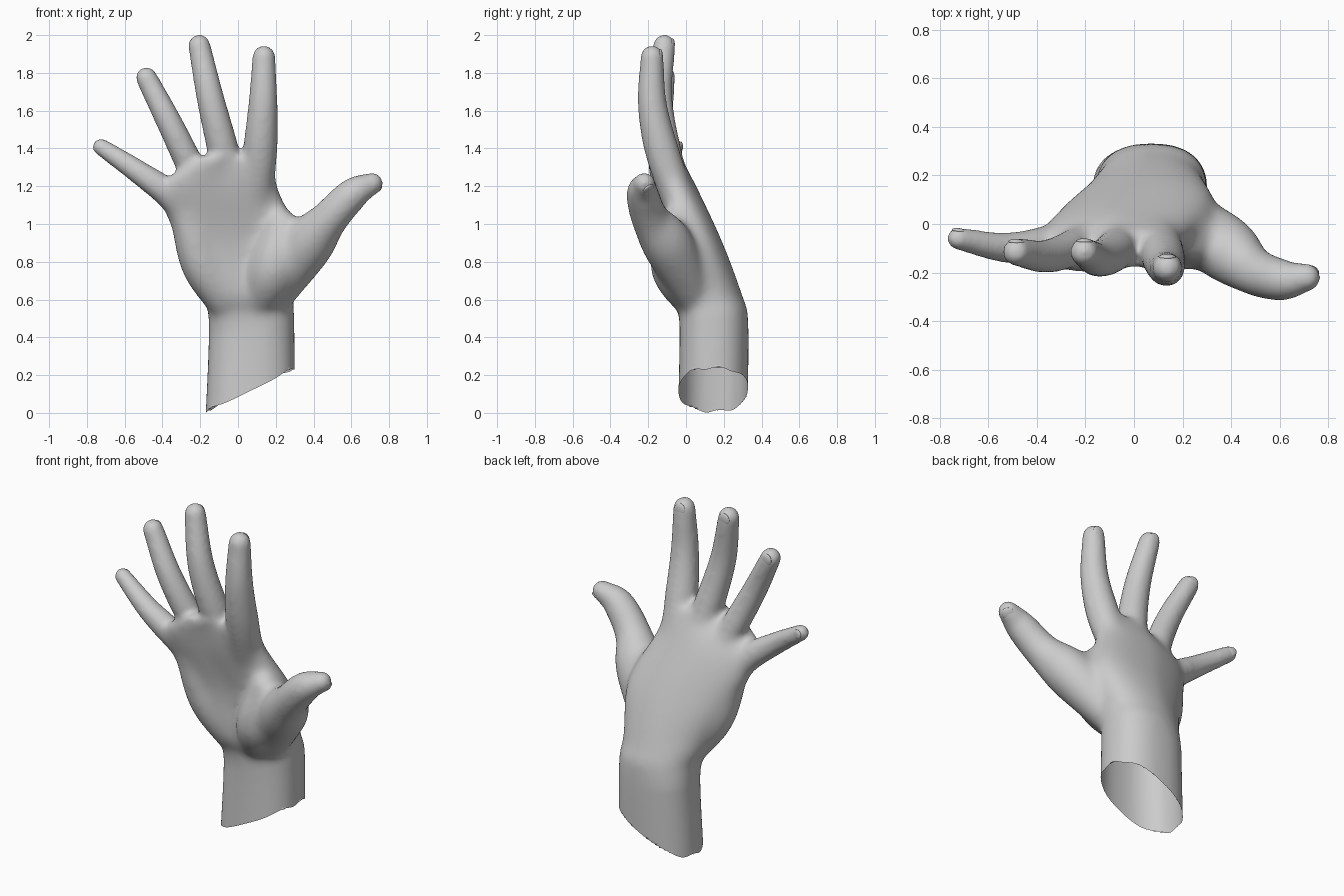
import bpy, bmesh, math
from mathutils import Vector, Matrix

if "Cube" in bpy.data.objects:
    bpy.data.objects.remove(bpy.data.objects["Cube"])

SIDES = 24
bm = bmesh.new()


def skin(rings):
    """Bridge a list of point rings into a closed skin."""
    loops = [[bm.verts.new(p) for p in ring] for ring in rings]
    for a, b in zip(loops, loops[1:]):
        for i in range(len(a)):
            j = (i + 1) % len(a)
            bm.faces.new((a[i], a[j], b[j], b[i]))
    bm.faces.new(loops[0][::-1])
    bm.faces.new(loops[-1])


def spline(pts, steps=8):
    """Catmull-Rom through points of any size."""
    pts = [Vector(p) for p in pts]
    ext = [2 * pts[0] - pts[1]] + pts + [2 * pts[-1] - pts[-2]]
    out = []
    for a, b, c, d in zip(ext, ext[1:], ext[2:], ext[3:]):
        for k in range(steps):
            t = k / steps
            out.append(0.5 * (2 * b + (c - a) * t + (2 * a - 5 * b + 4 * c - d) * t * t
                              + (3 * b - a - 3 * c + d) * t ** 3))
    return out + [pts[-1]]


def tube(pts):
    """Round-ended limb through (x, y, z, radius) points."""
    path = [(Vector(p[:3]), p[3]) for p in spline(pts)]
    end, r = path[-1]
    d = (end - path[-2][0]).normalized()
    for k in range(1, 6):
        a = k * 0.29
        path.append((end + d * r * math.sin(a), r * math.cos(a)))
    rings = []
    for i, (c, r) in enumerate(path):
        t = path[min(i + 1, len(path) - 1)][0] - path[max(i - 1, 0)][0]
        u = t.cross(Vector((0, 1, 0))).normalized()
        v = u.cross(t).normalized()
        rings.append([c + r * (u * math.cos(a) + v * math.sin(a))
                      for a in (2 * math.pi * k / SIDES for k in range(SIDES))])
    skin(rings)


def rounded(t):
    """Cosine and sine fattened towards a rounded box."""
    return [math.copysign(abs(v) ** 0.85, v) for v in (math.cos(t), math.sin(t))]


# Forearm, wrist and palm: z, x min, x max, y min, y max
sections = [(-0.10, -0.175, 0.305, -0.045, 0.325),
            (0.48, -0.155, 0.298, -0.035, 0.33),
            (0.62, -0.20, 0.295, -0.07, 0.30),
            (0.90, -0.32, 0.33, -0.085, 0.195),
            (1.19, -0.405, 0.215, -0.16, 0.06),
            (1.36, -0.20, 0.18, -0.18, -0.03)]
rings = []
for z, x0, x1, y0, y1 in spline(sections):
    ring = []
    lean = 0.06 * min(max((z - 0.45) * 4, 0), 1)   # little-finger side lies further forward
    for k in range(40):
        c, s = rounded(2 * math.pi * k / 40)
        ring.append((((x0 + x1) + (x1 - x0) * c) / 2,
                     ((y0 + y1) + (y1 - y0) * s) / 2 - lean * max(0, -c), z))
    rings.append(ring)
skin(rings)

# Fingers fan out from the wrist: knuckle, middle, tip, knuckle radius, tip radius
carpus = Vector((0.05, 0.15, 0.6))
fingers = {
    "index": ((0.115, -0.12, 1.36), (0.132, -0.178, 1.63), (0.137, -0.18, 1.885), 0.092, 0.061),
    "middle": ((-0.07, -0.1, 1.35), (-0.145, -0.145, 1.66), (-0.205, -0.115, 1.945), 0.085, 0.059),
    "ring": ((-0.25, -0.095, 1.3), (-0.365, -0.133, 1.54), (-0.485, -0.115, 1.775), 0.075, 0.057),
    "little": ((-0.355, -0.08, 1.145), (-0.53, -0.097, 1.277), (-0.725, -0.06, 1.408), 0.077, 0.046)}
tips = {}
for name, (knuckle, mid, tip, r0, r1) in fingers.items():
    k, m, t = Vector(knuckle), Vector(mid), Vector(tip)
    start = k.lerp(carpus, 0.35)
    tube([(*start, r0), (*k, r0), (*m, r0 * 0.4 + r1 * 0.6 + 0.004), (*t, r1)])
    tips[name] = (t, (t - m).normalized(), r1, Vector((0, 1, 0.1)))

# Thumb, its web, and the two pads of the palm: x, y, z, radius
thumb = [(0.16, 0.07, 0.58, 0.1), (0.36, -0.09, 0.88, 0.137), (0.485, -0.19, 1.03, 0.1),
         (0.61, -0.23, 1.16, 0.085), (0.71, -0.22, 1.215, 0.058)]
web = [(0.15, 0.0, 1.08, 0.08), (0.25, -0.04, 0.98, 0.075), (0.36, -0.08, 0.93, 0.08)]
heel = [(-0.05, 0.06, 0.6, 0.12), (-0.19, 0.0, 0.8, 0.12), (-0.28, -0.06, 1.1, 0.09)]
mound = [(0.1, 0.06, 0.58, 0.11), (0.19, -0.055, 0.77, 0.135), (0.23, -0.07, 1.0, 0.085)]
for pts in (thumb, web, heel, mound):
    tube(pts)
end, before = Vector(thumb[-1][:3]), Vector(thumb[-2][:3])
tips["thumb"] = (end, (end - before).normalized(), thumb[-1][3], Vector((0.6, 0.5, -0.6)))

me = bpy.data.meshes.new("hand")
bmesh.ops.recalc_face_normals(bm, faces=bm.faces)
bm.to_mesh(me)
bm.free()
hand = bpy.data.objects.new("hand", me)
bpy.context.collection.objects.link(hand)
bpy.context.view_layer.objects.active = hand
hand.select_set(True)

# Fuse the parts into one skin, then soften it, most of all across the palm
mod = hand.modifiers.new("fuse", 'REMESH')
mod.mode = 'VOXEL'
mod.voxel_size = 0.013
bpy.ops.object.modifier_apply(modifier="fuse")
group = hand.vertex_groups.new(name="palm")
for v in hand.data.vertices:
    x, y, z = v.co
    fade = 1.5 - 1.5 * math.hypot(x / 0.5, (z - 0.92) / 0.52)
    if fade > 0:
        group.add([v.index], min(fade * 2, 1), 'REPLACE')
for name, vgroup, times in (("soften", "", 13), ("soften_palm", "palm", 55)):
    mod = hand.modifiers.new(name, 'SMOOTH')
    mod.factor, mod.iterations, mod.vertex_group = 0.5, times, vgroup
    bpy.ops.object.modifier_apply(modifier=name)

# Open, slanted and slightly ragged cut through the forearm
bm = bmesh.new()
bm.from_mesh(hand.data)
bmesh.ops.bisect_plane(bm, geom=bm.verts[:] + bm.edges[:] + bm.faces[:],
                       plane_co=(-0.17, 0, 0.008), plane_no=(-0.49, 0, 1), clear_inner=True)
for v in bm.verts:
    if v.is_boundary:
        v.co.z += 0.007 * math.sin(v.co.y * 45)
bm.to_mesh(hand.data)
bm.free()
bpy.ops.object.shade_smooth()

# Nails: thin plates on the back of each tip
for name, (tip, d, r, n) in tips.items():
    n = (n - d * n.dot(d)).normalized()
    rot = Matrix((d.cross(n), d, n)).transposed().to_4x4()
    bpy.ops.mesh.primitive_uv_sphere_add(segments=20, ring_count=12)
    nail = bpy.context.object
    nail.name = name + "_nail"
    nail.matrix_world = (Matrix.Translation(tip + n * r * 0.7) @ rot
                         @ Matrix.Diagonal((r * 0.6, r * 0.7, r * 0.24, 1)))
    bpy.ops.object.shade_smooth()
